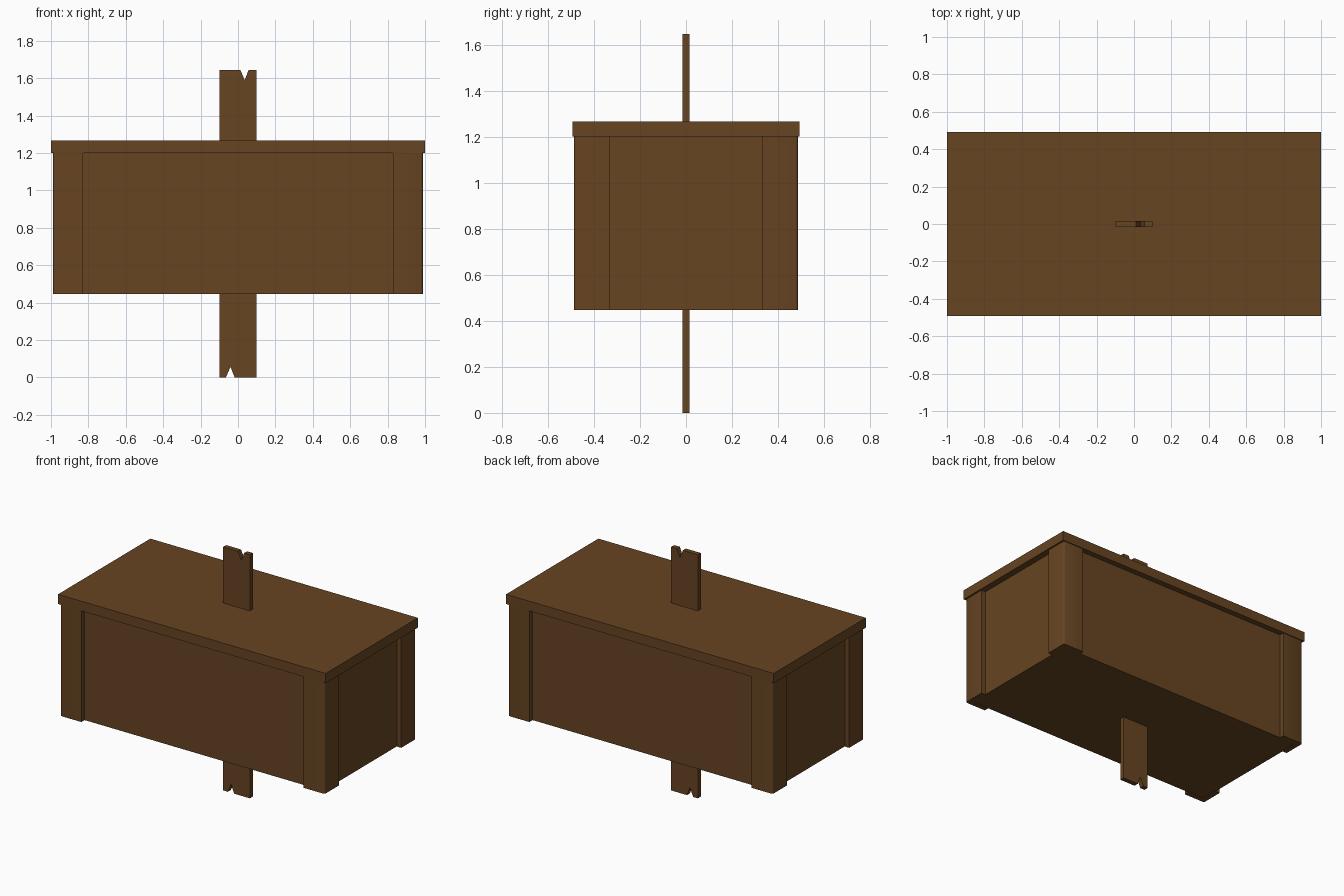
import bpy, bmesh, math

if "Cube" in bpy.data.objects:
    bpy.data.objects.remove(bpy.data.objects["Cube"])

wood = bpy.data.materials.new("brown wood")
wood.diffuse_color = (0.135, 0.058, 0.016, 1.0)
wood.use_nodes = True
wood.node_tree.nodes["Principled BSDF"].inputs["Base Color"].default_value = wood.diffuse_color


def finish(name, bm):
    bmesh.ops.recalc_face_normals(bm, faces=bm.faces[:])
    mesh = bpy.data.meshes.new(name)
    bm.to_mesh(mesh)
    bm.free()
    mesh.materials.append(wood)
    obj = bpy.data.objects.new(name, mesh)
    bpy.context.collection.objects.link(obj)
    return obj


def box(name, hx, hy, z0, z1):
    bm = bmesh.new()
    bmesh.ops.create_cube(bm, size=1)
    for v in bm.verts:
        v.co.x *= 2 * hx
        v.co.y *= 2 * hy
        v.co.z = z0 if v.co.z < 0 else z1
    return finish(name, bm)


def prism(name, points, offset):
    bm = bmesh.new()
    face = bm.faces.new([bm.verts.new(p) for p in points])
    res = bmesh.ops.extrude_face_region(bm, geom=[face])
    verts = [e for e in res["geom"] if isinstance(e, bmesh.types.BMVert)]
    bmesh.ops.translate(bm, vec=offset, verts=verts)
    return finish(name, bm)


# Crate body with a flush floor, and the overhanging lid
box("crate_body", 0.955, 0.453, 0.447, 1.2)
box("lid", 1.0, 0.492, 1.2, 1.266)

# L-shaped corner boards with a slightly softened outer corner
for sx, xn in ((-1, "left"), (1, "right")):
    for sy, yn in ((-1, "front"), (1, "back")):
        profile = [(0.83, 0.486), (0.978, 0.486), (0.985, 0.483), (0.988, 0.476),
                   (0.988, 0.331), (0.95, 0.331), (0.95, 0.448), (0.83, 0.448)]
        pts = [(sx * x, sy * y, 0.446) for x, y in profile]
        obj = prism(f"corner_board_{yn}_{xn}", pts, (0, 0, 0.754))
        bpy.ops.object.select_all(action='DESELECT')
        obj.select_set(True)
        bpy.context.view_layer.objects.active = obj
        bpy.ops.object.shade_smooth_by_angle(angle=math.radians(50))

# Upright plank through the middle, with a split at each end
plank = [(-0.1, 0), (-0.065, 0), (-0.04, 0.057), (-0.018, 0), (0.1, 0),
         (0.1, 1.645), (0.057, 1.645), (0.036, 1.59), (0.012, 1.645), (-0.1, 1.645)]
prism("plank", [(x, -0.016, z) for x, z in plank], (0, 0.032, 0))
